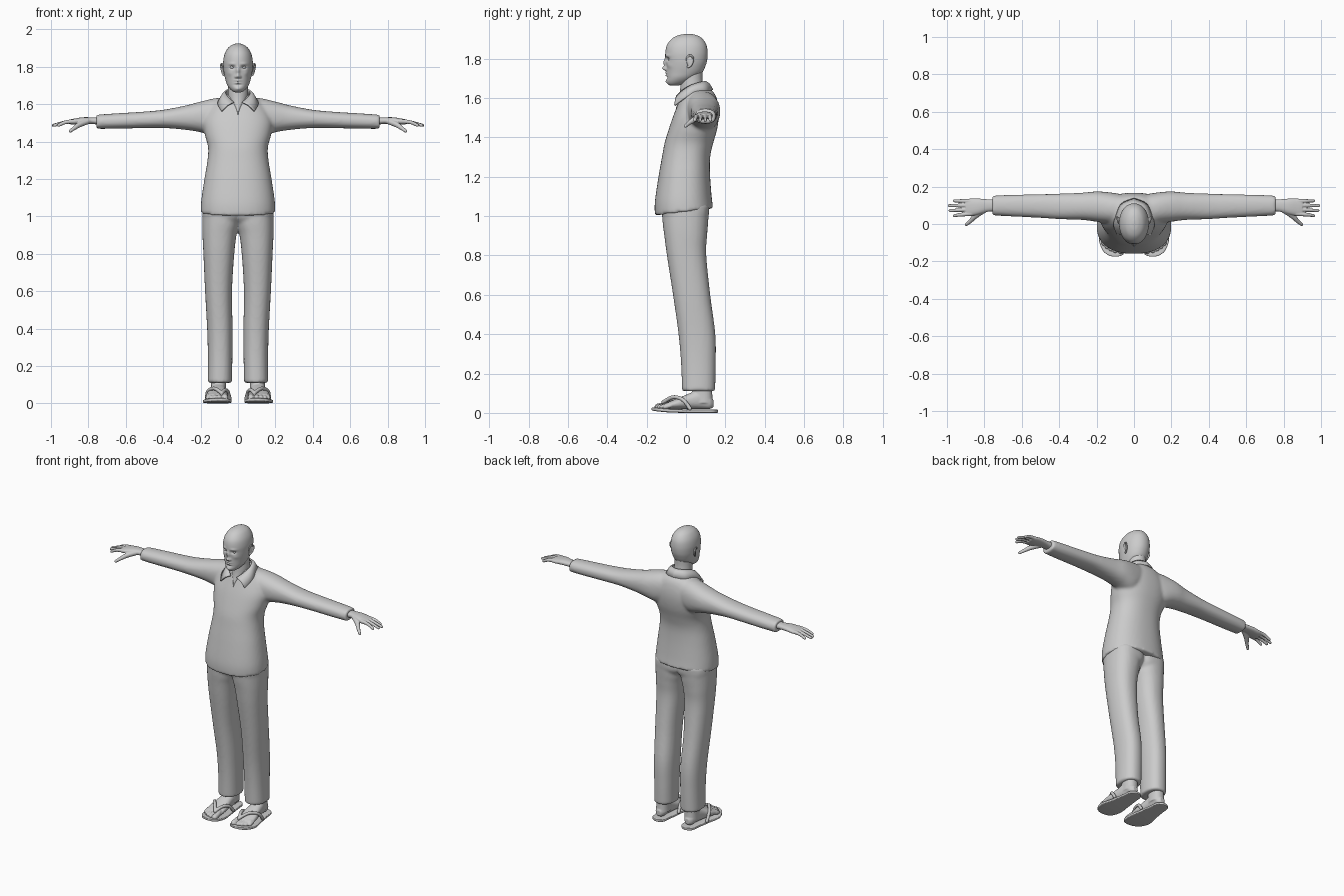
import bpy, bmesh, math
from mathutils import Vector, Matrix


def spline(keys, sub):
    # Catmull-Rom interpolation through tuples
    out = []
    for i in range(len(keys) - 1):
        p0, p1 = keys[max(i - 1, 0)], keys[i]
        p2, p3 = keys[i + 1], keys[min(i + 2, len(keys) - 1)]
        for s in range(sub):
            t = s / sub
            out.append(tuple(b + .5 * t * (c - a + t * (2 * a - 5 * b + 4 * c - d + t * (3 * (b - c) + d - a)))
                             for a, b, c, d in zip(p0, p1, p2, p3)))
    return out + [tuple(keys[-1])]


def loft(bm, keys, axis='z', n=40, sub=5, p=2.3):
    # keys: position on axis, then min/max of the two other axes
    order = {'x': (0, 1, 2), 'y': (1, 0, 2), 'z': (2, 0, 1)}[axis]
    rings = []
    for t, a0, a1, b0, b1 in spline(keys, sub):
        ring = []
        for k in range(n):
            c, s = math.cos(2 * math.pi * k / n), math.sin(2 * math.pi * k / n)
            co = [0, 0, 0]
            co[order[0]] = t
            co[order[1]] = (a0 + a1) / 2 + (a1 - a0) / 2 * math.copysign(abs(c) ** (2 / p), c)
            co[order[2]] = (b0 + b1) / 2 + (b1 - b0) / 2 * math.copysign(abs(s) ** (2 / p), s)
            ring.append(bm.verts.new(co))
        rings.append(ring)
    for r, q in zip(rings, rings[1:]):
        for k in range(n):
            bm.faces.new((r[k], r[(k + 1) % n], q[(k + 1) % n], q[k]))
    bm.faces.new(rings[0])
    bm.faces.new(rings[-1])


def ball(bm, co, r, scale=(1, 1, 1), rot=0, seg=16):
    m = Matrix.Translation(co) @ Matrix.Rotation(rot, 4, 'Z') @ Matrix.Diagonal((*scale, 1))
    bmesh.ops.create_uvsphere(bm, u_segments=seg, v_segments=seg // 2 + 2, radius=r, matrix=m)


def digit(bm, keys, sub=8):
    # chain of overlapping balls (x, y, z, radius)
    for x, y, z, r in spline(keys, sub):
        ball(bm, (x, y, z), r, seg=12)


def finish(name, bm, mirror=False, voxel=0, smooth=0):
    bmesh.ops.recalc_face_normals(bm, faces=bm.faces)
    for f in bm.faces:
        f.smooth = True
    me = bpy.data.meshes.new(name)
    bm.to_mesh(me)
    bm.free()
    ob = bpy.data.objects.new(name, me)
    bpy.context.collection.objects.link(ob)
    if mirror:
        m = ob.modifiers.new("mirror", 'MIRROR')
        m.use_mirror_merge = False
    if voxel:
        m = ob.modifiers.new("remesh", 'REMESH')
        m.mode, m.voxel_size, m.use_smooth_shade = 'VOXEL', voxel, True
    if smooth:
        m = ob.modifiers.new("smooth", 'SMOOTH')
        m.factor, m.iterations = .5, smooth
    return ob


def sym(z, x, y0, y1):
    return (z, -x, x, y0, y1)


# shirt: torso and sleeves blended together
bm = bmesh.new()
loft(bm, [sym(*k) for k in [
    (1.022, .2, -.158, .138), (1.09, .196, -.158, .13), (1.21, .178, -.139, .122), (1.3, .163, -.122, .123),
    (1.37, .16, -.109, .138), (1.44, .178, -.088, .158), (1.51, .185, -.064, .167), (1.57, .16, -.04, .163),
    (1.62, .115, -.02, .147), (1.65, .065, -.005, .115)]], n=56)
for v in bm.verts:  # hem drops toward the front
    v.co.z += .12 * v.co.y * min(1, max(0, (1.3 - v.co.z) / .25))
sleeve = [(.05, .0, .155, 1.46, 1.635), (.12, .0, .168, 1.43, 1.632), (.2, .012, .174, 1.45, 1.614),
          (.28, .022, .167, 1.463, 1.593), (.4, .026, .162, 1.473, 1.57), (.52, .034, .159, 1.472, 1.559),
          (.65, .04, .156, 1.469, 1.551), (.757, .046, .152, 1.468, 1.544)]
loft(bm, sleeve, 'x')
loft(bm, [(-k[0],) + k[1:] for k in sleeve], 'x')
finish("shirt", bm, voxel=.009, smooth=6)

# trousers: two legs joined by the hips
bm = bmesh.new()
loft(bm, [(.11, .032, .162, -.02, .148), (.25, .03, .161, -.025, .151), (.4, .029, .165, -.038, .149),
          (.6, .032, .176, -.066, .123), (.8, .02, .185, -.097, .103), (.9, .008, .19, -.11, .107),
          (.96, -.006, .191, -.118, .112), (1.05, -.01, .19, -.125, .118)])
loft(bm, [(.95, .0, .17, -.09, .085), (1.0, -.03, .188, -.122, .115), (1.06, -.03, .188, -.125, .115)], p=2.6)
finish("trousers", bm, mirror=True, voxel=.009, smooth=4)

# hands
bm = bmesh.new()
loft(bm, [(.72, .068, .13, 1.488, 1.53), (.78, .066, .132, 1.494, 1.53), (.83, .052, .136, 1.494, 1.53),
          (.875, .043, .136, 1.491, 1.523), (.9, .046, .132, 1.493, 1.518)], 'x', n=24)
for y0, y1, tip in ((.055, .045, .965), (.078, .072, .988), (.1, .098, .993), (.122, .124, .965)):
    digit(bm, [(.87, y0, 1.508, .0125), (.92, (y0 + y1) / 2, 1.504, .0105), (tip - .005, y1, 1.487, .0085)])
digit(bm, [(.8, .075, 1.51, .016), (.845, .045, 1.492, .015), (.875, .015, 1.472, .011), (.897, -.003, 1.456, .0085)])
finish("hands", bm, mirror=True, voxel=.0033, smooth=2)

# feet with toes
bm = bmesh.new()
loft(bm, [(-.105, .055, .17, .02, .05), (-.04, .055, .167, .02, .075), (.02, .064, .152, .02, .1),
          (.08, .068, .144, .02, .12), (.12, .074, .138, .02, .09), (.14, .09, .12, .03, .065)], 'y', n=28)
loft(bm, [(.05, .062, .146, .03, .137), (.11, .063, .144, .03, .133), (.2, .06, .145, .025, .135)], n=28)
for x, y, r in ((.07, -.143, .018), (.1, -.142, .0135), (.123, -.134, .013), (.144, -.122, .012), (.162, -.106, .0115)):
    digit(bm, [(x + (.11 - x) * .15, -.09, .042, r), (x, y + .03, .038, r * .9), (x, y, .03, r)])
finish("feet", bm, mirror=True, voxel=.004, smooth=2)

# sandal soles
bm = bmesh.new()
loft(bm, [(-.174, .085, .115, .014, .026), (-.165, .06, .14, .011, .028), (-.14, .043, .168, .007, .026),
          (-.08, .034, .187, .002, .021), (0, .045, .17, .0, .018), (.08, .055, .157, .0, .017),
          (.135, .062, .15, .0, .017), (.155, .08, .132, .0, .017), (.163, .098, .115, .002, .015)],
     'y', n=32, p=6)
finish("sandal_soles", bm, mirror=True)

# sandal straps, flattened bands meeting between the toes
bm = bmesh.new()
for side in ([(.043, .015, .022), (.054, -.02, .062), (.07, -.07, .072), (.087, -.115, .055)],
             [(.168, .02, .022), (.16, -.015, .066), (.125, -.065, .08), (.087, -.115, .055)]):
    digit(bm, [(*c, .0105) for c in side], 9)
digit(bm, [(.087, -.11, .06, .007), (.086, -.122, .025, .006)], 6)
finish("sandal_straps", bm, mirror=True, voxel=.004, smooth=3)

# head, with facial features pushed in or out along y
bm = bmesh.new()
loft(bm, [sym(*k) for k in [
    (1.925, .006, .0, .02), (1.919, .028, -.036, .052), (1.902, .052, -.07, .082), (1.87, .071, -.096, .103),
    (1.83, .079, -.105, .11), (1.79, .078, -.103, .107), (1.76, .074, -.1, .098), (1.73, .067, -.099, .083),
    (1.705, .059, -.098, .055), (1.685, .046, -.098, .025), (1.67, .03, -.092, -.01), (1.663, .014, -.08, -.04)]],
     n=120, sub=8, p=2.1)
features = [(0, 1.75, .01, .011, -.02), (0, 1.778, .009, .02, -.013), (.012, 1.746, .006, .007, -.008),
            (.034, 1.815, .018, .007, -.005), (.03, 1.797, .013, .009, .013), (0, 1.727, .016, .004, -.007),
            (0, 1.714, .014, .004, -.006), (0, 1.703, .018, .005, .005), (0, 1.682, .016, .009, -.006),
            (.045, 1.765, .014, .014, -.004)]
for v in bm.verts:
    if v.co.y < -.02:
        v.co.y += sum(a * math.exp(-((abs(v.co.x) - x) / sx) ** 2 - ((v.co.z - z) / sz) ** 2)
                      for x, z, sx, sz, a in features)
finish("head", bm)

# eyeballs
bm = bmesh.new()
ball(bm, (.031, -.078, 1.797), .0125)
finish("eyes", bm, mirror=True)

# ears: shell with a raised rim and lobe
bm = bmesh.new()
ball(bm, (.079, .02, 1.785), 1, (.007, .017, .028), -.3)
digit(bm, [(.077, .004, 1.785, .004), (.082, .006, 1.807, .005), (.088, .022, 1.817, .005), (.092, .036, 1.803, .005),
           (.088, .034, 1.782, .005), (.081, .022, 1.763, .006), (.076, .01, 1.757, .006)], 6)
finish("ears", bm, mirror=True, voxel=.003, smooth=2)

# neck, ending in the bare V below the throat
bm = bmesh.new()
loft(bm, [sym(*k) for k in [(1.545, .004, -.052, .03), (1.58, .022, -.042, .05), (1.61, .045, -.034, .08),
                            (1.65, .054, -.029, .087), (1.7, .052, -.03, .083), (1.76, .052, -.045, .085)]], n=40, p=2)
finish("neck", bm)

# folded collar with pointed front flaps
bm = bmesh.new()
top = spline([(0, .1, 1.682), (.045, .08, 1.68), (.066, .03, 1.665), (.052, -.018, 1.637), (.022, -.046, 1.61)], 4)
low = spline([(0, .135, 1.64), (.07, .105, 1.632), (.098, .04, 1.622), (.106, -.01, 1.597), (.088, -.057, 1.562)], 4)
rows = []
for a, b in zip(top, low):
    a, b = Vector(a), Vector(b)
    mid = a.lerp(b, .5) + Vector((0, 0, .008))
    rows.append([bm.verts.new(c) for c in (a, mid, b)])
for r, q in zip(rows, rows[1:]):
    for k in range(2):
        bm.faces.new((r[k], r[k + 1], q[k + 1], q[k]))
ob = finish("collar", bm, mirror=True)
ob.modifiers["mirror"].use_mirror_merge = True
m = ob.modifiers.new("thickness", 'SOLIDIFY')
m.thickness, m.offset = .009, 0
